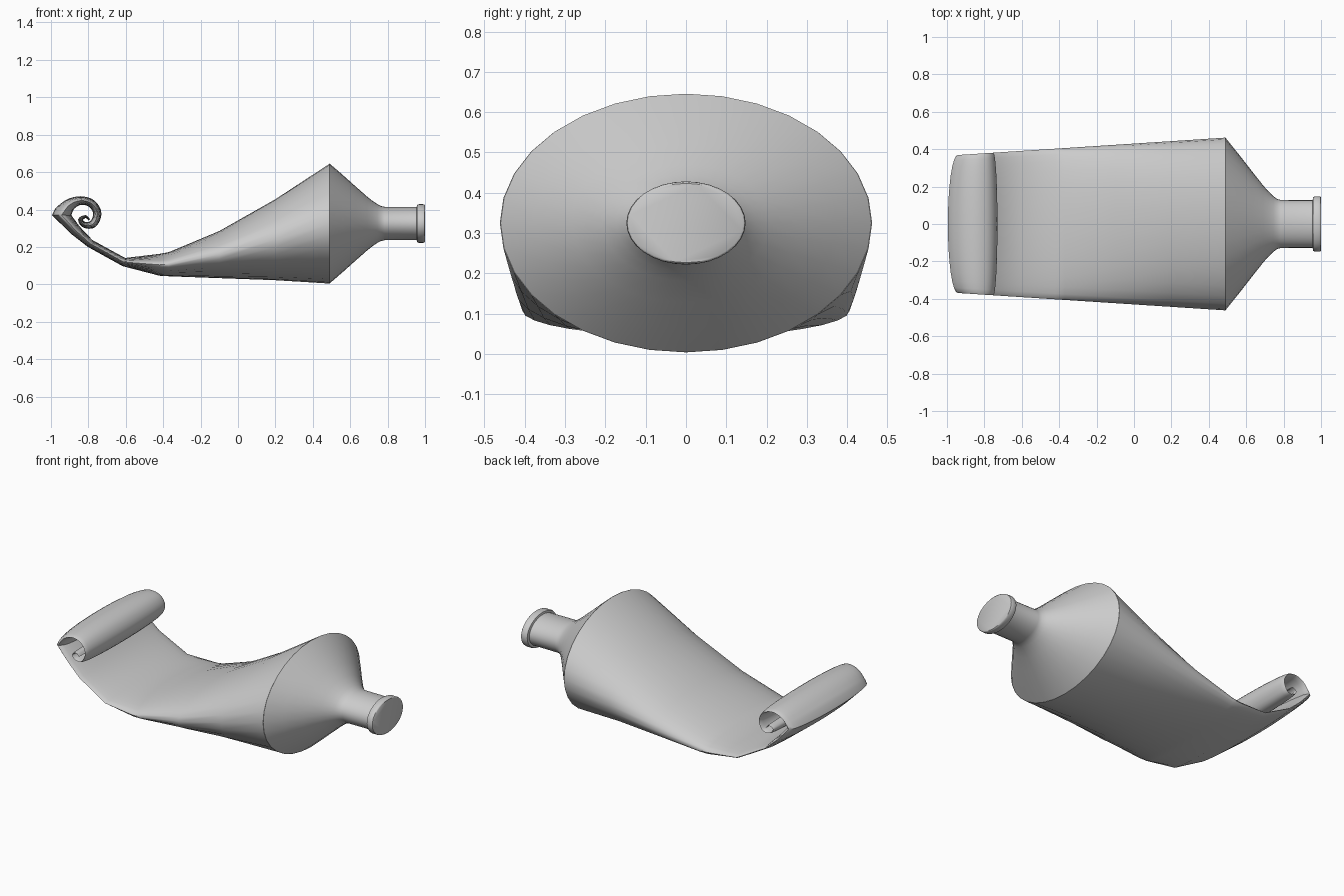
import bpy, bmesh, math
from mathutils import Vector

if "Cube" in bpy.data.objects:
    bpy.data.objects.remove(bpy.data.objects["Cube"])

N = 32


def loft(name, rings, angle):
    """Skin a list of closed rings and cap both ends."""
    bm = bmesh.new()
    vs = [[bm.verts.new(p) for p in r] for r in rings]
    for a, b in zip(vs, vs[1:]):
        for i in range(N):
            j = (i + 1) % N
            bm.faces.new((a[i], a[j], b[j], b[i]))
    bm.faces.new(vs[0])
    bm.faces.new(vs[-1])
    bmesh.ops.recalc_face_normals(bm, faces=bm.faces)
    me = bpy.data.meshes.new(name)
    bm.to_mesh(me)
    bm.free()
    ob = bpy.data.objects.new(name, me)
    bpy.context.collection.objects.link(ob)
    bpy.context.view_layer.objects.active = ob
    ob.select_set(True)
    bpy.ops.object.shade_smooth_by_angle(angle=math.radians(angle))
    ob.select_set(False)
    return ob


def ring(x, z, ry, rz, nx=0.0, nz=1.0):
    """Ellipse across y, its short axis along (nx, nz)."""
    pts = []
    for i in range(N):
        t = 2 * math.pi * i / N
        h = rz * math.sin(t)
        pts.append((x + nx * h, ry * math.cos(t), z + nz * h))
    return pts


def spline(pts, steps):
    """Catmull-Rom resampling through the points."""
    p = [pts[0]] + pts + [pts[-1]]
    out = []
    for k in range(1, len(p) - 2):
        a, b, c, d = p[k - 1:k + 3]
        for s in range(steps):
            t = s / steps
            out.append(0.5 * (2 * b + (c - a) * t + (2 * a - 5 * b + 4 * c - d) * t * t
                              + (3 * b - a - 3 * c + d) * t ** 3))
    return out + [pts[-1]]


# Tube body: upright ellipses flattening towards the tail (x, bottom, top)
rings = []
for x, lo, hi in [(.49, .004, .645), (.2, .022, .455), (-.1, .033, .285),
                  (-.37, .043, .172), (-.42, .046, .163)]:
    rings.append(ring(x, (lo + hi) / 2, .43 + .065 * x, (hi - lo) / 2))

# Rolled tail: flat sheet following a spiral (x, z, half thickness)
sheet = [(-.61, .119, .023), (-.79, .218, .022), (-.87, .29, .03), (-.943, .37, .052)]
curl = [(-.943, .37, .052), (-.90, .425, .033), (-.84, .448, .023), (-.78, .43, .022),
        (-.752, .378, .022), (-.775, .323, .021), (-.82, .318, .016),
        (-.843, .345, .012), (-.815, .362, .008), (-.795, .345, .005)]
path = [Vector(p) for p in sheet[:-1]] + spline([Vector(p) for p in curl], 4)
for i, p in enumerate(path):
    a, b = path[max(i - 1, 0)], path[min(i + 1, len(path) - 1)]
    if i == 0:
        a = Vector((-.42, .105, 0))
    # the fold itself points straight outwards
    d = Vector((b.x - a.x, b.y - a.y)).normalized()
    if i == 3:
        d = Vector((0, 1))
    width = max(.43 + .065 * p.x, .365)
    rings.append(ring(p.x, p.y, width, p.z, d.y, -d.x))
# keep every ring's top side consistent with the upright body rings
n_body = 5
rings[n_body:] = [[(x, -y, z) for x, y, z in r][N // 2::-1] +
                  [(x, -y, z) for x, y, z in r][:N // 2:-1] for r in rings[n_body:]] \
    if rings[n_body][N // 4][2] < rings[n_body][3 * N // 4][2] else rings[n_body:]
loft("tube_body", rings, 50)

# Shoulder, neck and rimmed nozzle (x, half width)
profile = [(.49, .46), (.56, .373), (.63, .283), (.69, .207), (.72, .173), (.745, .149),
           (.765, .134), (.785, .128), (.955, .127), (.958, .143), (.967, .148),
           (.99, .148), (.997, .146), (1.0, .141)]
loft("shoulder_and_nozzle", [[(x, r * math.cos(2 * math.pi * i / N),
                               .325 + .697 * r * math.sin(2 * math.pi * i / N))
                              for i in range(N)] for x, r in profile], 40)
